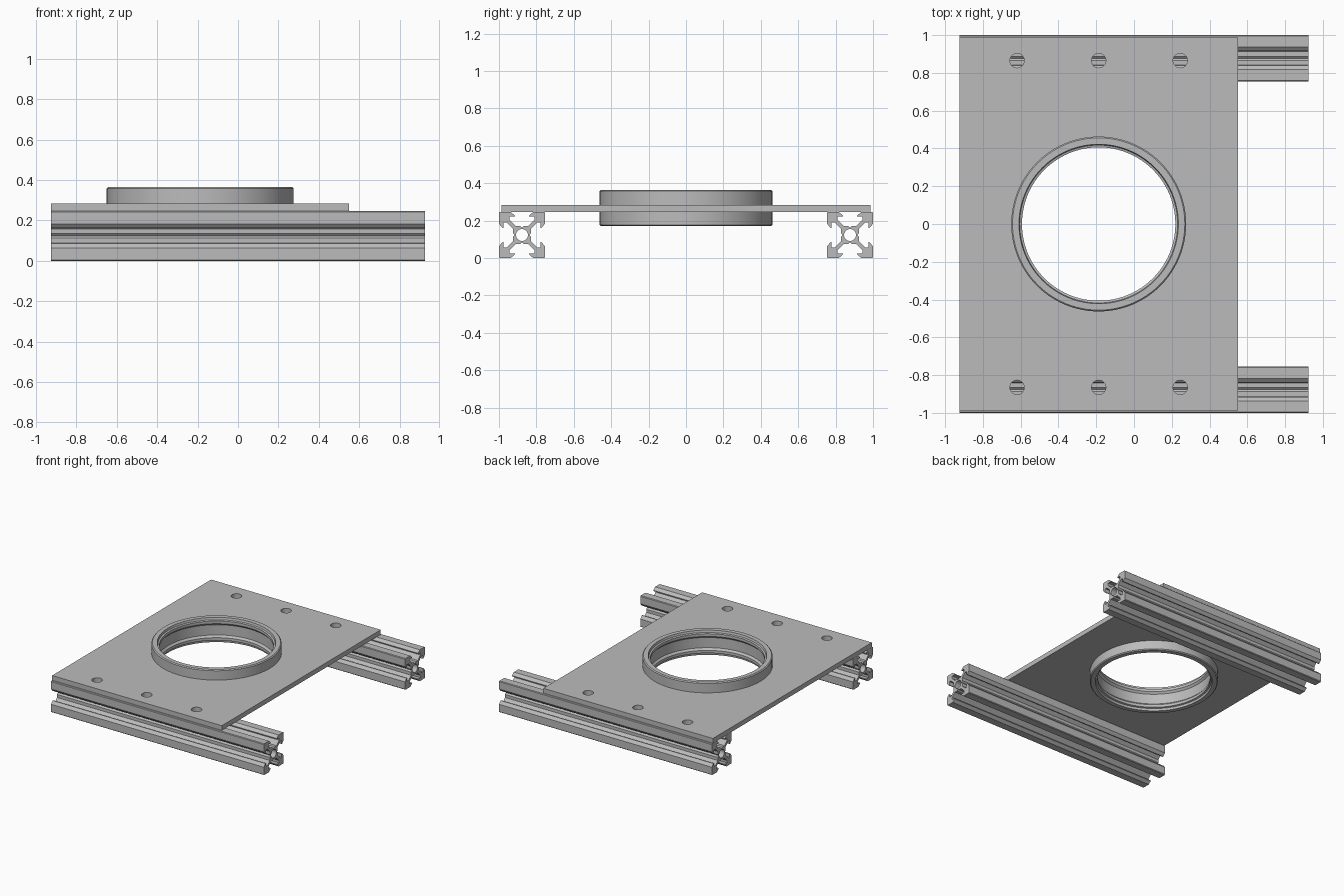
import bpy, bmesh, math
from math import cos, sin, pi, radians
from mathutils import Vector

cube = bpy.data.objects.get("Cube")
if cube:
    bpy.data.objects.remove(cube, do_unlink=True)

# Single brushed grey for every part
grey = bpy.data.materials.new("aluminium_grey")
grey.use_nodes = True
GREY = (0.5, 0.5, 0.5, 1)
grey.diffuse_color = GREY
grey.node_tree.nodes["Principled BSDF"].inputs["Base Color"].default_value = GREY


def finish(obj):
    """Assign the colour and keep hard edges crisp."""
    obj.data.materials.clear()
    obj.data.materials.append(grey)
    bpy.ops.object.select_all(action='DESELECT')
    obj.select_set(True)
    bpy.context.view_layer.objects.active = obj
    bpy.ops.object.shade_smooth_by_angle(angle=radians(30))


def circle(cx, cy, r, n):
    return [(cx + r * cos(2 * pi * i / n), cy + r * sin(2 * pi * i / n)) for i in range(n)]


def extrude_outline(name, loops, half, location, rotation=(0, 0, 0)):
    """Extrude an outline with holes into a solid."""
    curve = bpy.data.curves.new(name, 'CURVE')
    curve.dimensions = '2D'
    curve.fill_mode = 'BOTH'
    curve.extrude = half
    for loop in loops:
        spline = curve.splines.new('POLY')
        spline.points.add(len(loop) - 1)
        for point, (x, y) in zip(spline.points, loop):
            point.co = (x, y, 0, 1)
        spline.use_cyclic_u = True
    obj = bpy.data.objects.new(name, curve)
    obj.location = location
    obj.rotation_euler = rotation
    bpy.context.collection.objects.link(obj)
    bpy.ops.object.select_all(action='DESELECT')
    obj.select_set(True)
    bpy.context.view_layer.objects.active = obj
    bpy.ops.object.convert(target='MESH')
    obj = bpy.context.view_layer.objects.active
    bm = bmesh.new()
    bm.from_mesh(obj.data)
    bmesh.ops.remove_doubles(bm, verts=bm.verts, dist=1e-5)
    bmesh.ops.recalc_face_normals(bm, faces=bm.faces)
    bm.to_mesh(obj.data)
    bm.free()
    finish(obj)
    return obj


# Slotted rails: one eighth of the section, mirrored and turned four times
H = 0.123
eighth = [(0.039, 0), (0.049, 0.011), (0.049, 0.035), (0.08, 0.066),
          (0.098, 0.066), (0.098, 0.038), (0.104, 0.038),
          (H, 0.06), (H, H - 0.005)]
side = [(u, -v) for u, v in reversed(eighth[1:])] + eighth
section = []
for k in range(4):
    c, s = round(cos(k * pi / 2)), round(sin(k * pi / 2))
    section += [(u * c - v * s, u * s + v * c) for u, v in side]

for name, sign in (("front_rail", -1), ("back_rail", 1)):
    extrude_outline(name, [section, circle(0, 0, 0.032, 32)], 0.925,
                    (0, sign * (1 - H), H), (pi / 2, 0, pi / 2))

# Plate with a large opening and six bolt holes
CX = -0.187
plate_outline = [(-0.925, -0.987), (0.55, -0.987), (0.55, 0.987), (-0.925, 0.987)]
holes = [circle(CX, 0, 0.45, 96)]
for dx in (-0.432, 0, 0.432):
    for y in (-0.865, 0.865):
        holes.append(circle(CX + dx, y, 0.038, 32))
extrude_outline("mounting_plate", [plate_outline] + holes, 0.0185, (0, 0, 0.2655))

# Round collar: half of the radius/height profile, mirrored about the plate
half_profile = [(0.463, 0.09), (0.456, 0.097), (0.422, 0.097), (0.418, 0.08),
                (0.406, 0.076), (0.406, 0.055), (0.42, 0.04)]
profile = half_profile + [(r, -z) for r, z in reversed(half_profile)]
bm = bmesh.new()
SEG = 96
rings = [[bm.verts.new((r * cos(2 * pi * i / SEG), r * sin(2 * pi * i / SEG), z))
          for r, z in profile] for i in range(SEG)]
count = len(profile)
for i in range(SEG):
    a, b = rings[i], rings[(i + 1) % SEG]
    for j in range(count):
        n = (j + 1) % count
        bm.faces.new((a[j], b[j], b[n], a[n]))
bmesh.ops.recalc_face_normals(bm, faces=bm.faces)
mesh = bpy.data.meshes.new("round_collar")
bm.to_mesh(mesh)
bm.free()
collar = bpy.data.objects.new("round_collar", mesh)
collar.location = Vector((CX, 0, 0.2675))
bpy.context.collection.objects.link(collar)
finish(collar)
